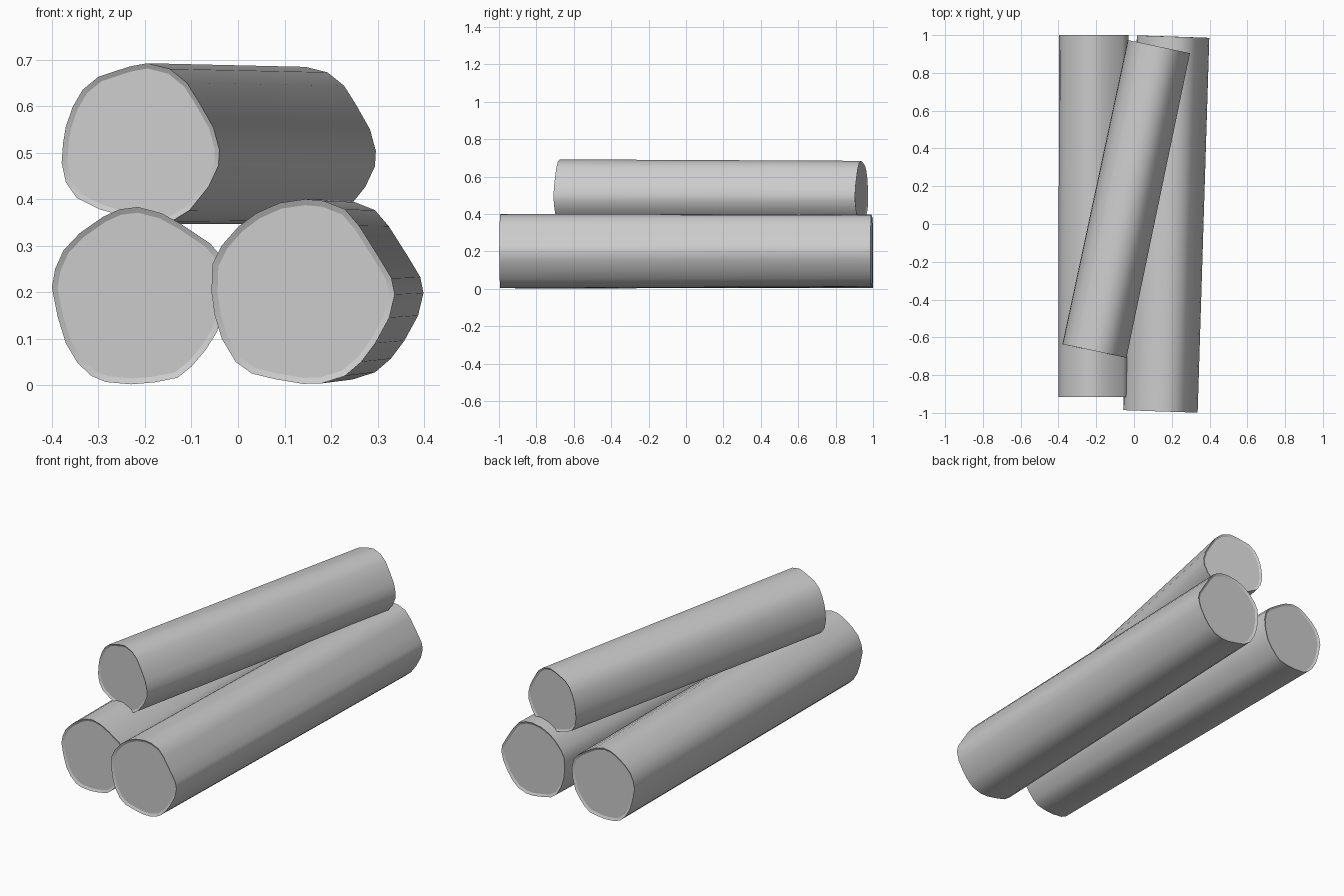
import bpy, bmesh, math
from mathutils import Vector

if "Cube" in bpy.data.objects:
    bpy.data.objects.remove(bpy.data.objects["Cube"])

bark = bpy.data.materials.new("light_grey")
bark.diffuse_color = (0.6, 0.6, 0.6, 1)
bark.use_nodes = True
bark.node_tree.nodes["Principled BSDF"].inputs["Base Color"].default_value = bark.diffuse_color


def make_log(name, section, front, back, taper):
    """Loft a lumpy section (x, z at the front end) from front to back centre, with dished ends."""
    front, back = Vector(front), Vector(back)
    axis = (back - front).normalized()
    side = Vector((axis.y, -axis.x, 0)).normalized()
    up = side.cross(axis)
    local = [((x - front.x) / side.x, z - front.z) for x, z in section]
    bm = bmesh.new()

    def ring(centre, scale):
        return [bm.verts.new(centre + side * u * scale + up * v * scale) for u, v in local]

    rim, dish = 0.935, 0.006
    loops = [ring(front + axis * dish, rim), ring(front, 1),
             ring(back, taper), ring(back - axis * dish, taper * rim)]
    n = len(section)
    for a, b in zip(loops, loops[1:]):
        for i in range(n):
            j = (i + 1) % n
            bm.faces.new((a[i], a[j], b[j], b[i]))
    bm.faces.new(loops[0])
    bm.faces.new(loops[-1])
    bmesh.ops.recalc_face_normals(bm, faces=bm.faces)
    mesh = bpy.data.meshes.new(name)
    bm.to_mesh(mesh)
    bm.free()
    mesh.materials.append(bark)
    obj = bpy.data.objects.new(name, mesh)
    bpy.context.collection.objects.link(obj)
    bpy.ops.object.select_all(action='DESELECT')
    obj.select_set(True)
    bpy.context.view_layer.objects.active = obj
    # keep the end rims crisp, the round sides smooth
    for e in mesh.edges:
        ring_ids = {v // n for v in e.vertices}
        e.use_edge_sharp = len(ring_ids) == 1
    bpy.ops.object.shade_smooth_by_angle(angle=math.radians(35))


# lower left log
make_log("lower_left_log", [
    (-.215, .383), (-.165, .37), (-.12, .345), (-.06, .305), (-.035, .275), (-.025, .225),
    (-.03, .17), (-.045, .115), (-.07, .075), (-.10, .04), (-.13, .016), (-.18, .006),
    (-.23, .002), (-.285, .007), (-.315, .02), (-.345, .048), (-.37, .09), (-.387, .145),
    (-.40, .21), (-.393, .25), (-.375, .29), (-.34, .327), (-.29, .362), (-.255, .378)],
    (-.215, -.915, .195), (-.215, 1.0, .195), .985)

# lower right log, slightly turned
make_log("lower_right_log", [
    (.145, .40), (.185, .396), (.23, .378), (.26, .343), (.30, .28), (.33, .23),
    (.337, .195), (.325, .145), (.295, .09), (.265, .05), (.23, .02), (.18, .004),
    (.14, .003), (.08, .013), (.03, .025), (-.005, .05), (-.035, .10), (-.05, .15),
    (-.057, .20), (-.055, .26), (-.035, .30), (0, .34), (.04, .37), (.09, .392)],
    (.14, -.992, .20), (.207, .992, .203), .973)

# upper log lying diagonally across the others
make_log("upper_log", [
    (-.195, .692), (-.147, .68), (-.11, .65), (-.083, .607), (-.053, .554), (-.04, .506),
    (-.042, .472), (-.063, .427), (-.104, .376), (-.143, .352), (-.17, .346), (-.20, .352),
    (-.244, .363), (-.297, .378), (-.347, .403), (-.37, .436), (-.379, .478), (-.376, .52),
    (-.37, .556), (-.355, .599), (-.334, .635), (-.30, .663), (-.233, .685)],
    (-.21, -.672, .52), (.131, .939, .517), .972)
